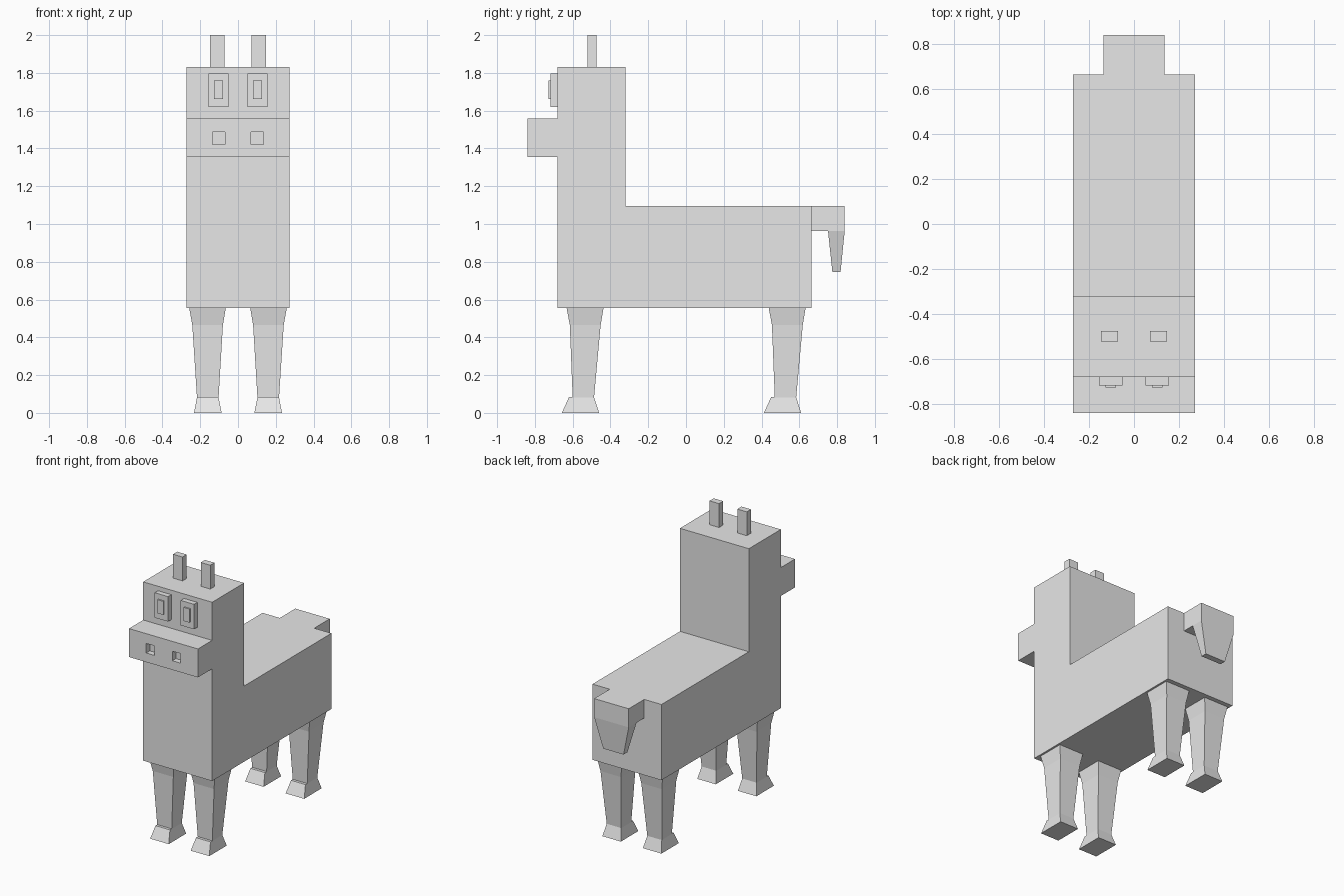
import bpy
import bmesh

default_cube = bpy.data.objects.get("Cube")
if default_cube:
    bpy.data.objects.remove(default_cube, do_unlink=True)

GREY = (0.8, 0.8, 0.8, 1.0)
grey = bpy.data.materials.new("plain grey")
grey.use_nodes = True
grey.diffuse_color = GREY
grey.node_tree.nodes["Principled BSDF"].inputs["Base Color"].default_value = GREY


def finish(name, bm, mirror):
    bmesh.ops.recalc_face_normals(bm, faces=bm.faces)
    mesh = bpy.data.meshes.new(name)
    bm.to_mesh(mesh)
    bm.free()
    mesh.materials.append(grey)
    obj = bpy.data.objects.new(name, mesh)
    bpy.context.collection.objects.link(obj)
    if mirror:
        obj.modifiers.new("Mirror", 'MIRROR')
    return obj


def loft(name, rings, mirror=False):
    """Stack rectangles given as (z, x0, x1, y0, y1) into a closed solid."""
    bm = bmesh.new()
    loops = [[bm.verts.new(p) for p in
              ((x0, y0, z), (x1, y0, z), (x1, y1, z), (x0, y1, z))]
             for z, x0, x1, y0, y1 in rings]
    for low, high in zip(loops, loops[1:]):
        for i in range(4):
            j = (i + 1) % 4
            bm.faces.new((low[i], low[j], high[j], high[i]))
    bm.faces.new(loops[0][::-1])
    bm.faces.new(loops[-1])
    return finish(name, bm, mirror)


def box(name, x, y, z, mirror=False):
    return loft(name, [(z[0], *x, *y), (z[1], *x, *y)], mirror)


# Body, neck, head and snout: one side profile extruded across the width
HALF = 0.272
profile = [(-0.68, 0.555), (0.665, 0.555), (0.665, 1.095), (-0.32, 1.095),
           (-0.32, 1.83), (-0.68, 1.83), (-0.68, 1.558), (-0.84, 1.558),
           (-0.84, 1.355), (-0.68, 1.355)]
bm = bmesh.new()
side = bm.faces.new([bm.verts.new((-HALF, y, z)) for y, z in profile])
grown = bmesh.ops.extrude_face_region(bm, geom=[side])
bmesh.ops.translate(bm, vec=(2 * HALF, 0, 0),
                    verts=[v for v in grown["geom"] if isinstance(v, bmesh.types.BMVert)])
body = finish("body_and_head", bm, False)

# Nostrils cut into the snout
for x0 in (-0.136, 0.07):
    cutter = box("nostril_cutter", (x0, x0 + 0.066), (-0.9, -0.80), (1.42, 1.488))
    cutter.hide_render = True
    cut = body.modifiers.new("Nostril", 'BOOLEAN')
    cut.object = cutter
    cut.operation = 'DIFFERENCE'
    cut.solver = 'EXACT'
    bpy.context.view_layer.objects.active = body
    bpy.ops.object.modifier_apply(modifier=cut.name)
    bpy.data.objects.remove(cutter, do_unlink=True)

# Eyes, pupils and ears
box("eyes", (0.05, 0.155), (-0.717, -0.68), (1.62, 1.798), True)
box("pupils", (0.08, 0.126), (-0.727, -0.717), (1.663, 1.76), True)
box("ears", (0.072, 0.147), (-0.522, -0.475), (1.83, 2.0), True)

# Tail: a square stub with a tapering hanging tip
box("tail_base", (-0.136, 0.136), (0.665, 0.84), (0.962, 1.095))
loft("tail_tip", [(0.745, -0.08, 0.08, 0.775, 0.818),
                  (0.962, -0.136, 0.136, 0.752, 0.84)])

# Legs and hooves, repeated front and back
for place, dy in (("front", 0.0), ("back", 1.07)):
    loft(place + "_legs", [
        (0.08, 0.103, 0.217, -0.6 + dy, -0.487 + dy),
        (0.465, 0.08, 0.242, -0.615 + dy, -0.452 + dy),
        (0.555, 0.065, 0.258, -0.632 + dy, -0.437 + dy)], True)
    loft(place + "_hooves", [
        (0.0, 0.087, 0.233, -0.657 + dy, -0.46 + dy),
        (0.083, 0.103, 0.217, -0.62 + dy, -0.487 + dy)], True)
